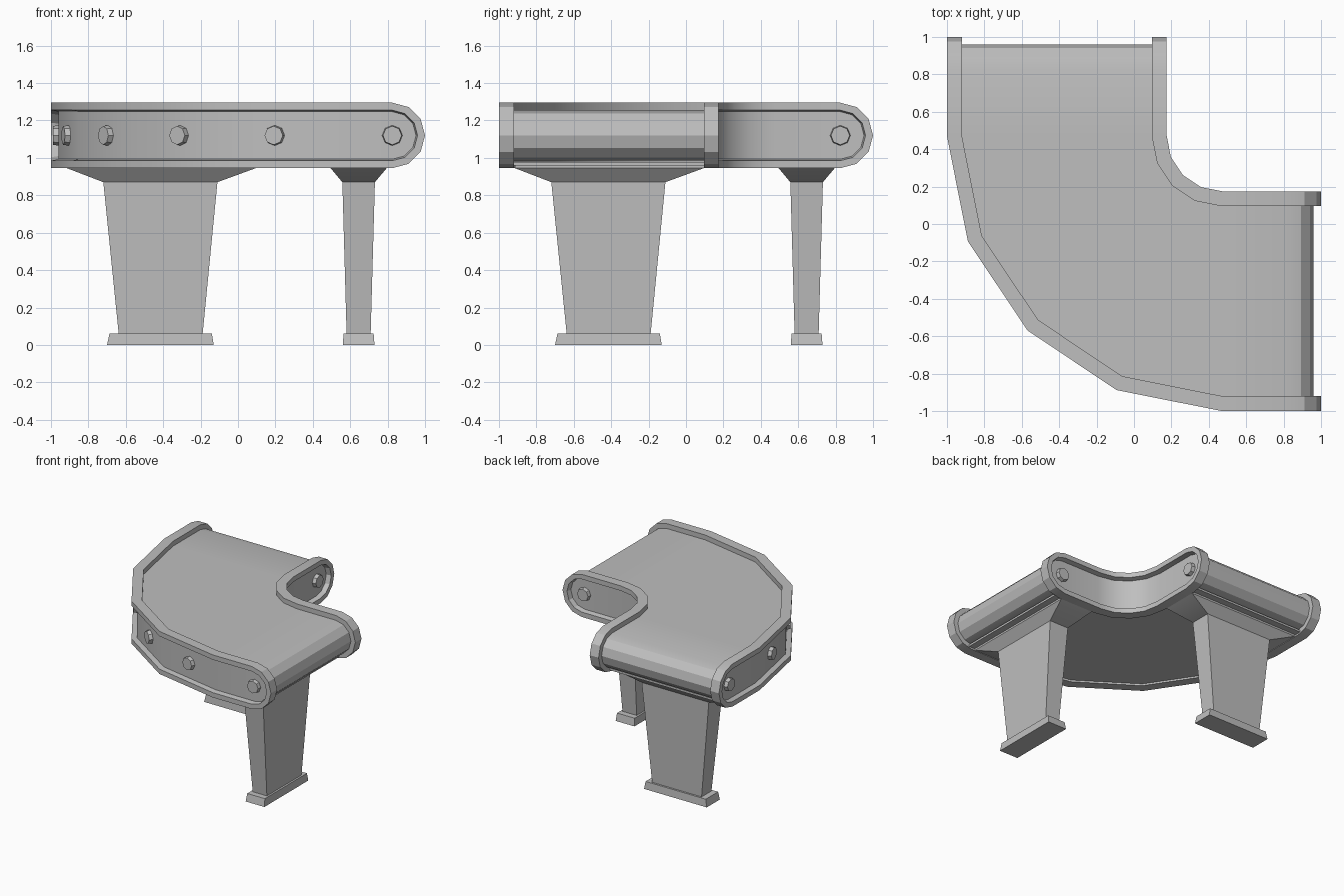
import bpy, bmesh, math
from mathutils import Vector, Matrix

if "Cube" in bpy.data.objects:
    bpy.data.objects.remove(bpy.data.objects["Cube"])

grey = bpy.data.materials.new("light grey")
grey.use_nodes = True
grey.diffuse_color = (0.52, 0.52, 0.52, 1)
grey.node_tree.nodes["Principled BSDF"].inputs["Base Color"].default_value = (0.52, 0.52, 0.52, 1)

PIVOT = 0.47        # centre of the bend in x and y
AXLE = 0.825        # where the rounded ends begin
MID_Z = 1.12        # height of the roller axles
OUT, IN = 1.47, 0.295   # radii of the two visible rail faces
WALL = 0.08


def finish(name, bm):
    bmesh.ops.remove_doubles(bm, verts=bm.verts, dist=0.0001)
    bmesh.ops.recalc_face_normals(bm, faces=bm.faces)
    mesh = bpy.data.meshes.new(name)
    bm.to_mesh(mesh)
    bm.free()
    mesh.materials.append(grey)
    obj = bpy.data.objects.new(name, mesh)
    bpy.context.collection.objects.link(obj)
    bpy.ops.object.select_all(action='DESELECT')
    obj.select_set(True)
    bpy.context.view_layer.objects.active = obj
    bpy.ops.object.shade_smooth_by_angle(angle=math.radians(28))
    return obj


def bend_point(radius, angle):
    return (PIVOT - radius * math.sin(angle), PIVOT - radius * math.cos(angle))


def arc(radius):
    return [bend_point(radius, math.radians(22.5 * i)) for i in range(5)]


def track_loop(radius, half):
    """Closed stadium outline that follows the bend."""
    cap = []
    for a in (90, 60, 30, 0):
        a = math.radians(a)
        cap.append((AXLE + half * math.sin(a), PIVOT - radius, half * math.cos(a)))
    top = cap + [(x, y, half) for x, y in arc(radius)]
    top += [(y, x, h) for x, y, h in reversed(cap)]
    upper = [Vector((x, y, MID_Z + h)) for x, y, h in top]
    lower = [Vector((x, y, MID_Z - h)) for x, y, h in top[1:-1]]
    return upper + lower[::-1]


def bridge(bm, a, b):
    n = len(a)
    for i in range(n):
        j = (i + 1) % n
        bm.faces.new((a[i], a[j], b[j], b[i]))


def close_side(bm, loop):
    n = len(loop)
    for i in range(n // 2):
        ring = [loop[i], loop[i + 1], loop[n - i - 1], loop[(n - i) % n]]
        bm.faces.new(list(dict.fromkeys(ring)))


def rail(name, face, inward):
    """Side rail with a raised rim around a recessed panel."""
    bm = bmesh.new()
    sections = [(face + inward * WALL, 0.175), (face, 0.175),
                (face, 0.135), (face + inward * 0.04, 0.127)]
    loops = [[bm.verts.new(p) for p in track_loop(r, h)] for r, h in sections]
    for a, b in zip(loops, loops[1:]):
        bridge(bm, a, b)
    close_side(bm, loops[0])
    close_side(bm, loops[-1])
    return finish(name, bm)


def bolt(name, x, y, normal):
    bm = bmesh.new()
    turn = Vector((*normal, 0)).to_track_quat('Z', 'Y').to_matrix().to_4x4()
    bmesh.ops.create_cone(bm, cap_ends=True, segments=8, radius1=0.056, radius2=0.05,
                          depth=0.04, matrix=Matrix.Translation((x, y, MID_Z)) @ turn)
    return finish(name, bm)


def stack(name, cx, cy, levels, swap):
    """Tapered solid from rectangles given as (z, half thickness, low, high)."""
    bm = bmesh.new()
    rings = []
    for z, t, lo, hi in levels:
        pts = [(cx - t, lo), (cx + t, lo), (cx + t, hi), (cx - t, hi)]
        rings.append([bm.verts.new((y, x, z) if swap else (x, y, z)) for x, y in pts])
    for a, b in zip(rings, rings[1:]):
        bridge(bm, a, b)
    bm.faces.new(rings[0])
    bm.faces.new(rings[-1])
    return finish(name, bm)


# Rails
rail("outer_rail", OUT, -1)
rail("inner_rail", IN, 1)

# Belt wrapped around the rollers
bm = bmesh.new()
bridge(bm, *[[bm.verts.new(p) for p in track_loop(r, 0.135)]
             for r in (OUT - WALL, IN + WALL)])
finish("belt", bm)

# Plate below the belt
bm = bmesh.new()
rows = []
for z in (0.96, 0.977):
    for r in (OUT - WALL, IN + WALL):
        edge = [(0.85, PIVOT - r)] + arc(r) + [(PIVOT - r, 0.85)]
        rows.append([bm.verts.new((x, y, z)) for x, y in edge])
low_out, low_in, high_out, high_in = rows
for a, b in ((low_out, low_in), (low_in, high_in), (high_in, high_out), (high_out, low_out)):
    for i in range(len(a) - 1):
        bm.faces.new((a[i], a[i + 1], b[i + 1], b[i]))
for i in (0, -1):
    bm.faces.new((low_out[i], low_in[i], high_in[i], high_out[i]))
finish("under_plate", bm)

# Bolts on the outer rail bend
for i in range(4):
    a = math.radians(22.5 * (i + 0.5))
    reach = (OUT - 0.03) * math.cos(math.radians(11.25))
    bolt(f"bend_bolt_{i + 1}", *bend_point(reach, a), (-math.sin(a), -math.cos(a)))

# Bolts at the rail ends
for label, radius, side in (("outer", OUT - 0.03, -1), ("inner", IN + 0.03, 1)):
    bolt(f"{label}_front_bolt", AXLE, PIVOT - radius, (0, side))
    bolt(f"{label}_back_bolt", PIVOT - radius, AXLE, (side, 0))

# Legs with flared tops and wide feet
for label, swap in (("left", False), ("back", True)):
    stack(f"{label}_leg", 0.645, 0, [(0.05, 0.064, -0.637, -0.19), (0.87, 0.087, -0.72, -0.11)], swap)
    stack(f"{label}_leg_flare", 0.645, 0, [(0.87, 0.087, -0.72, -0.11), (0.945, 0.15, -0.915, 0.095),
                                          (0.962, 0.15, -0.915, 0.095)], swap)
    stack(f"{label}_foot", 0.645, 0, [(0, 0.085, -0.7, -0.13), (0.062, 0.08, -0.687, -0.14)], swap)
